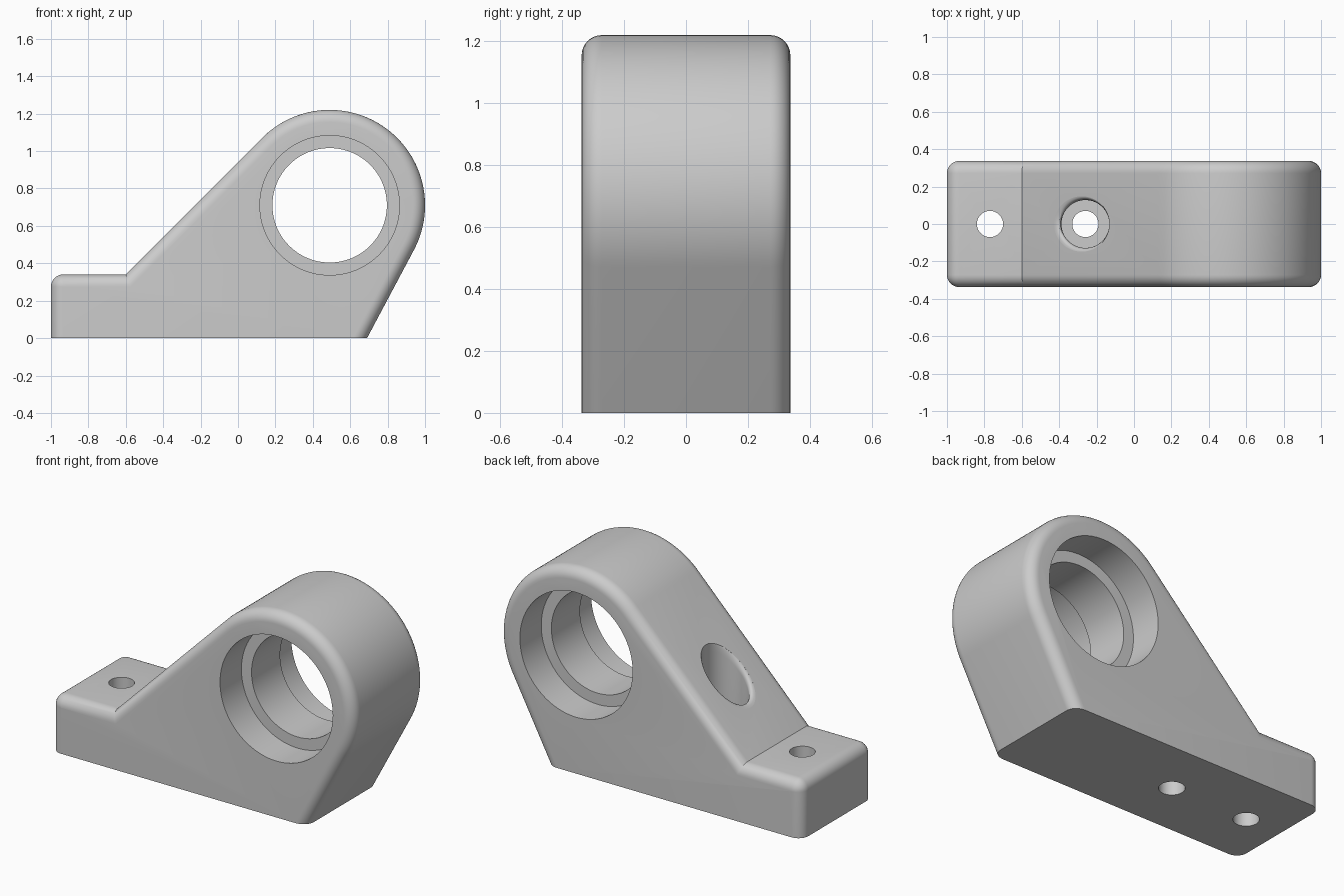
import bpy, bmesh, math
from mathutils import Matrix

if "Cube" in bpy.data.objects:
    bpy.data.objects.remove(bpy.data.objects["Cube"])

HALF = 0.337                 # half thickness
FILLET = 0.065               # edge rounding
CX, CZ, R = 0.49, 0.71, 0.51  # bearing boss
KNEE_X, PLATE_Z = -0.6, 0.34  # where the slope meets the foot plate
TOE_X = 0.69

grey = bpy.data.materials.new("light grey")
grey.diffuse_color = (0.6, 0.6, 0.6, 1)
grey.use_nodes = True
grey.node_tree.nodes["Principled BSDF"].inputs["Base Color"].default_value = grey.diffuse_color


def make_object(name, bm):
    bmesh.ops.remove_doubles(bm, verts=bm.verts, dist=1e-5)
    bmesh.ops.recalc_face_normals(bm, faces=bm.faces)
    mesh = bpy.data.meshes.new(name)
    bm.to_mesh(mesh)
    bm.free()
    mesh.materials.append(grey)
    obj = bpy.data.objects.new(name, mesh)
    bpy.context.collection.objects.link(obj)
    return obj


def loft(name, loops):
    """Closed solid through a stack of equal-length point loops."""
    bm = bmesh.new()
    rings = [[bm.verts.new(p) for p in loop] for loop in loops]
    n = len(rings[0])
    for a, b in zip(rings, rings[1:]):
        for i in range(n):
            j = (i + 1) % n
            bm.faces.new((a[i], a[j], b[j], b[i]))
    bm.faces.new(rings[0][::-1])
    bm.faces.new(rings[-1])
    return make_object(name, bm)


def tangent_angle(px, pz, side):
    dx, dz = px - CX, pz - CZ
    return math.atan2(dz, dx) + side * math.acos(R / math.hypot(dx, dz))


A_SLOPE = tangent_angle(KNEE_X, PLATE_Z, -1) % math.tau
A_TOE = tangent_angle(TOE_X, 0, 1)


def line_x(angle, d, z):
    """x on the boss tangent line, inset by d, at height z."""
    return CX + (R - d - (z - CZ) * math.sin(angle)) / math.cos(angle)


def outline(d, y):
    """Side profile inset by d."""
    pts = [(-1 + d, 0)]
    for i in range(9):       # rounded upper heel corner
        a = math.pi - i * math.pi / 16
        r = FILLET - d * 0.98
        pts.append((-1 + d + r * (1 + math.cos(a)), PLATE_Z - d - r * (1 - math.sin(a))))
    pts.append((line_x(A_SLOPE, d, PLATE_Z - d), PLATE_Z - d))
    for i in range(65):      # boss arc
        a = A_SLOPE + (A_TOE - A_SLOPE) * i / 64
        pts.append((CX + (R - d) * math.cos(a), CZ + (R - d) * math.sin(a)))
    pts.append((line_x(A_TOE, d, 0), 0))
    return [(x, y, z) for x, z in pts]


# Bracket body with rounded side edges
STEPS = 8
half = []
for i in range(STEPS + 1):
    t = i * math.pi / 2 / STEPS
    half.append((FILLET * (1 - math.cos(t)), HALF - FILLET + FILLET * math.sin(t)))
sections = [(d, -y) for d, y in reversed(half)] + half
body = loft("bracket_body", [outline(d, y) for d, y in sections])


def circle(cx, r, height, n=64):
    ring = [(cx + r * math.cos(i * math.tau / n), r * math.sin(i * math.tau / n)) for i in range(n)]
    return [(x, y, height(x)) for x, y in ring]


def bolt_hole(name, x, r=0.07):
    return loft(name, [circle(x, r, lambda _: -0.2), circle(x, r, lambda _: 1.5)])


def bore(name, r, y0, y1):
    obj = loft(name, [circle(0, r, lambda _: y0, 96), circle(0, r, lambda _: y1, 96)])
    obj.data.transform(Matrix.Translation((CX, 0, CZ)) @ Matrix.Rotation(math.pi / 2, 4, 'X'))
    return obj


# Through bore, a recess on each side, and the two bolt holes
STEP_Y = 0.135
cutters = [bore("through_bore", 0.306, -1, 1),
           bore("front_recess", 0.373, STEP_Y, 1),
           bore("back_recess", 0.373, -1, -STEP_Y),
           bolt_hole("foot_hole", -0.77),
           bolt_hole("slope_hole", -0.26)]

# Screw pocket in the slope, its lip flared on the downhill side
PX, PR = -0.26, 0.128
slope = lambda x: x + PLATE_Z - KNEE_X
pocket = [circle(PX, PR, lambda _: PLATE_Z)]
for i in range(7):
    a = i * math.pi / 12
    w, depth = 0.02 * (1 - math.cos(a)), 0.045 * (1 - math.sin(a))
    pocket.append(circle(PX - w, PR + w, lambda x: slope(x) - depth))
pocket.append(circle(PX - 0.02, PR + 0.02, lambda _: 1.5))
cutters.append(loft("screw_pocket", pocket))

# Cut everything out of the body
bpy.context.view_layer.objects.active = body
body.select_set(True)
for c in cutters:
    c.hide_render = True
    mod = body.modifiers.new(c.name, 'BOOLEAN')
    mod.operation, mod.solver, mod.object = 'DIFFERENCE', 'EXACT', c
    bpy.ops.object.modifier_apply(modifier=mod.name)
for c in cutters:
    bpy.data.objects.remove(c)
bpy.ops.object.shade_smooth_by_angle(angle=math.radians(30))
